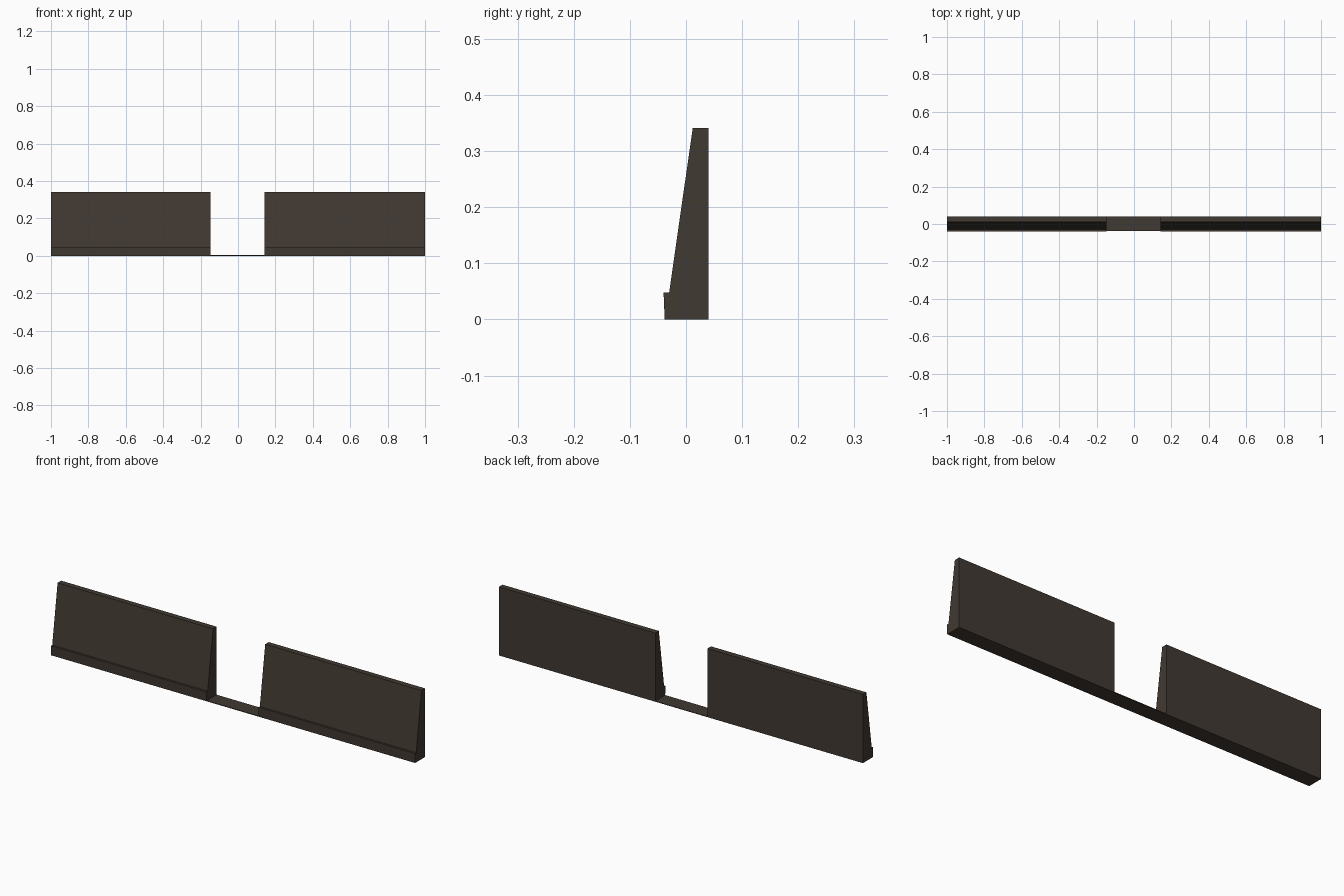
import bpy, bmesh

if "Cube" in bpy.data.objects:
    bpy.data.objects.remove(bpy.data.objects["Cube"])

# Single dark brown material
brown = bpy.data.materials.new("dark_brown")
brown.diffuse_color = (0.053, 0.041, 0.032, 1)
brown.use_nodes = True
brown.node_tree.nodes["Principled BSDF"].inputs["Base Color"].default_value = brown.diffuse_color


def extrude_profile(name, profile, x0, x1):
    """Extrude a closed (y, z) outline along x from x0 to x1."""
    bm = bmesh.new()
    face = bm.faces.new([bm.verts.new((x0, y, z)) for y, z in profile])
    ext = bmesh.ops.extrude_face_region(bm, geom=[face], use_keep_orig=True)
    moved = [v for v in ext["geom"] if isinstance(v, bmesh.types.BMVert)]
    bmesh.ops.translate(bm, verts=moved, vec=(x1 - x0, 0, 0))
    bmesh.ops.recalc_face_normals(bm, faces=bm.faces)
    mesh = bpy.data.meshes.new(name)
    bm.to_mesh(mesh)
    bm.free()
    mesh.materials.append(brown)
    obj = bpy.data.objects.new(name, mesh)
    bpy.context.collection.objects.link(obj)
    return obj


# Tapered wall with a small stepped plinth along the front foot
wall = [(-0.038, 0), (0.04, 0), (0.04, 0.341), (0.012, 0.341),
        (-0.030, 0.048), (-0.04, 0.048)]
extrude_profile("left_wall", wall, -1.0, -0.146)
extrude_profile("right_wall", wall, 0.141, 1.0)

# Thin threshold strip joining the walls across the opening
strip = [(-0.038, 0), (0.04, 0), (0.04, 0.003), (-0.038, 0.003)]
extrude_profile("threshold", strip, -0.146, 0.141)
